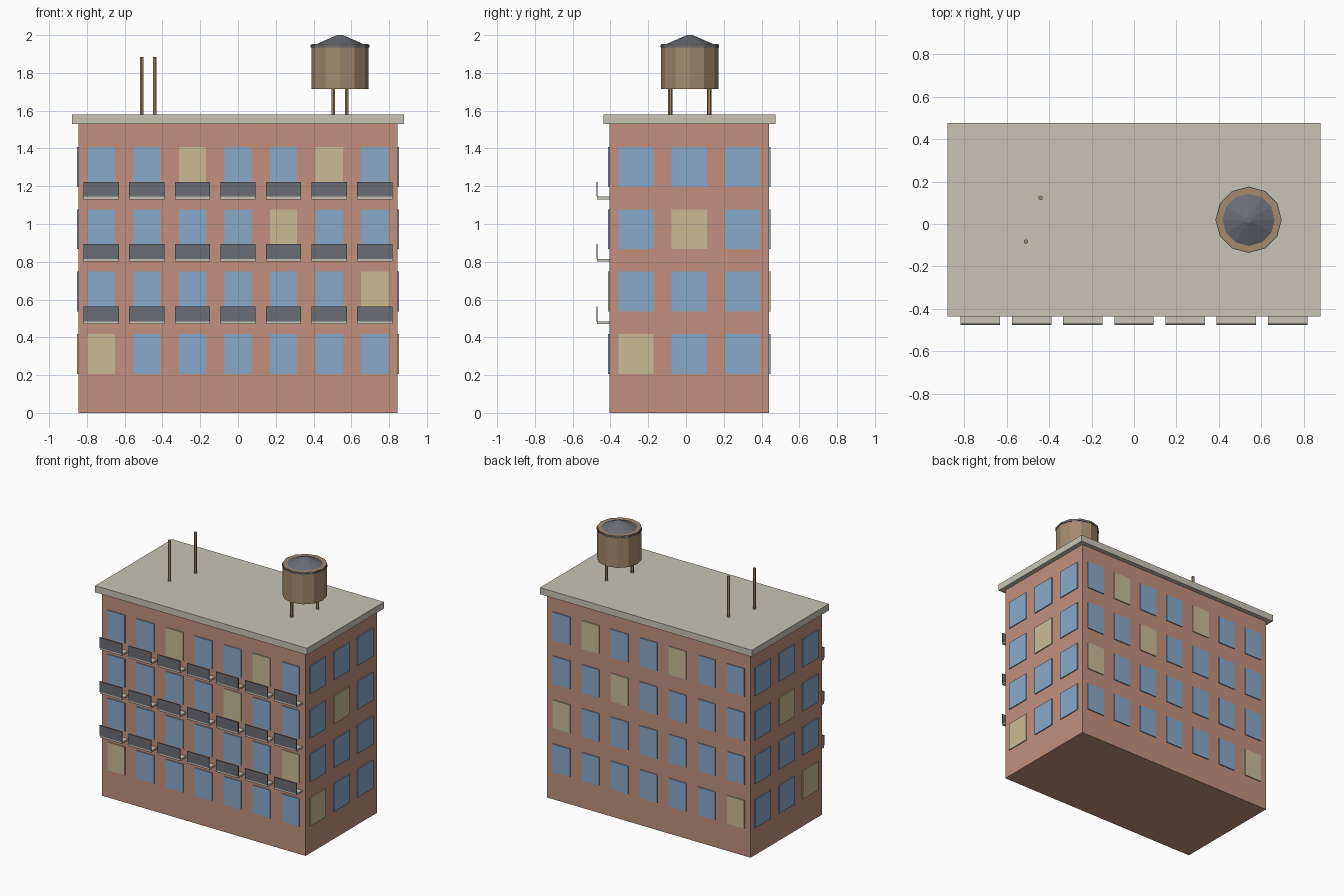
import bpy
import bmesh
from mathutils import Matrix, Vector

cube = bpy.data.objects.get("Cube")
if cube:
    bpy.data.objects.remove(cube, do_unlink=True)


def material(name, rgb):
    m = bpy.data.materials.new(name)
    m.use_nodes = True
    m.diffuse_color = (*rgb, 1)
    m.node_tree.nodes["Principled BSDF"].inputs["Base Color"].default_value = (*rgb, 1)
    return m


BRICK = material("brick", (0.54, 0.28, 0.21))
CONCRETE = material("concrete", (0.58, 0.55, 0.47))
GLASS = material("window_glass", (0.25, 0.40, 0.60))
LIT = material("lit_window", (0.59, 0.50, 0.30))
STEEL = material("dark_steel", (0.145, 0.153, 0.18))
WOOD = material("tank_wood", (0.37, 0.255, 0.155))


def finish(name, bm, mat):
    mesh = bpy.data.meshes.new(name)
    bm.to_mesh(mesh)
    bm.free()
    mesh.materials.append(mat)
    ob = bpy.data.objects.new(name, mesh)
    bpy.context.collection.objects.link(ob)
    return ob


def boxes(name, items, mat):
    """One object made of boxes, each given by its low and high corner."""
    bm = bmesh.new()
    for lo, hi in items:
        lo, hi = Vector(lo), Vector(hi)
        bmesh.ops.create_cube(bm, size=1, matrix=Matrix.Translation((lo + hi) / 2)
                              @ Matrix.Diagonal((*(hi - lo), 1)))
    return finish(name, bm, mat)


def frustum(name, x, y, z0, z1, r0, r1, sides, mat):
    bm = bmesh.new()
    bmesh.ops.create_cone(bm, cap_ends=True, segments=sides, radius1=r0, radius2=r1,
                          depth=z1 - z0, matrix=Matrix.Translation((x, y, (z0 + z1) / 2)))
    return finish(name, bm, mat)


# Main block and roof slab
W, Y0, Y1, TOP = 0.845, -0.405, 0.44, 1.53
boxes("walls", [((-W, Y0, 0), (W, Y1, TOP))], BRICK)
boxes("roof_slab", [((-0.88, -0.437, TOP), (0.88, 0.475, 1.58))], CONCRETE)

# Window plates, the same pattern on opposite walls
FLOORS, BAYS, SIDE_BAYS = 4, 7, 3
STEP, PLATE = 0.33, 0.007
LIT_LONG = {(0, 0), (1, 6), (2, 4), (3, 2), (3, 5)}
LIT_SIDE = {(0, 0), (2, 1)}
bay = 2 * W / BAYS
side_bay = (Y1 - Y0) / SIDE_BAYS
dark, lit = [], []
for floor in range(FLOORS):
    z0 = 0.207 + STEP * floor
    z1 = z0 + 0.211
    for i in range(BAYS):
        x = -W + bay * (i + 0.5)
        group = lit if (floor, i) in LIT_LONG else dark
        for ya, yb in ((Y0 - PLATE, Y0), (Y1, Y1 + PLATE)):
            group.append(((x - 0.072, ya, z0), (x + 0.072, yb, z1)))
    for i in range(SIDE_BAYS):
        y = Y0 + side_bay * (i + 0.5)
        group = lit if (floor, i) in LIT_SIDE else dark
        for xa, xb in ((-W - PLATE, -W), (W, W + PLATE)):
            group.append(((xa, y - 0.093, z0), (xb, y + 0.093, z1)))
boxes("windows", dark, GLASS)
boxes("lit_windows", lit, LIT)

# Balconies on the front of the upper floors
slabs, rails = [], []
for floor in range(1, FLOORS):
    z = 0.485 + STEP * (floor - 1)
    for i in range(BAYS):
        x = -W + bay * (i + 0.5)
        slabs.append(((x - 0.093, -0.472, z - 0.014), (x + 0.093, Y0, z)))
        rails.append(((x - 0.093, -0.475, z), (x + 0.093, -0.468, z + 0.078)))
boxes("balcony_slabs", slabs, CONCRETE)
boxes("balcony_rails", rails, STEEL)

# Water tank with hoop and conical lid
TX, TY = 0.54, 0.02
frustum("water_tank", TX, TY, 1.715, 1.953, 0.152, 0.152, 12, WOOD)
frustum("tank_hoop", TX, TY, 1.935, 1.947, 0.156, 0.156, 12, STEEL)
frustum("tank_lid", TX, TY, 1.95, 2.0, 0.13, 0.015, 12, STEEL)

# Posts: one pair under the tank, one pair free-standing
for label, cx in (("tank_leg", TX), ("roof_post", -0.475)):
    for side in (-1, 1):
        frustum(label, cx + 0.035 * side, TY + 0.103 * side, 1.57, 1.885, 0.011, 0.011, 6, WOOD)
